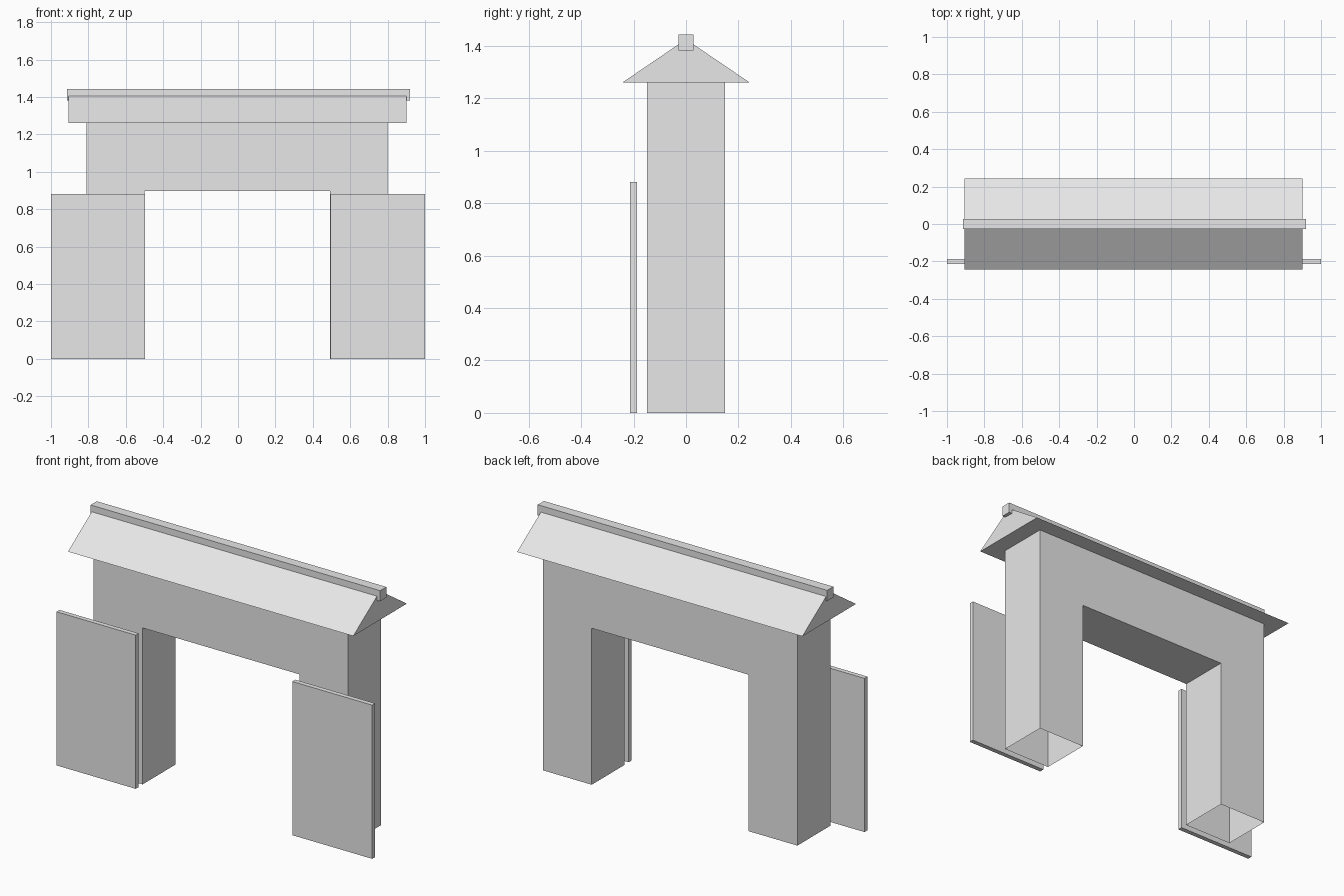
import bpy
import bmesh
from mathutils import Vector

old = bpy.data.objects.get("Cube")
if old:
    bpy.data.objects.remove(old, do_unlink=True)

# One plain grey for the whole gate
GREY = (0.8, 0.8, 0.8, 1.0)
grey = bpy.data.materials.new("plain_grey")
grey.use_nodes = True
grey.diffuse_color = GREY
grey.node_tree.nodes["Principled BSDF"].inputs["Base Color"].default_value = GREY


def extrude_profile(name, profile, offset, open_base=False):
    """Sweep a closed outline of 3D points along an offset."""
    bm = bmesh.new()
    face = bm.faces.new([bm.verts.new(p) for p in profile])
    result = bmesh.ops.extrude_face_region(bm, geom=[face], use_keep_orig=True)
    moved = [g for g in result["geom"] if isinstance(g, bmesh.types.BMVert)]
    bmesh.ops.translate(bm, verts=moved, vec=Vector(offset))
    bmesh.ops.recalc_face_normals(bm, faces=bm.faces)
    if open_base:
        base = [f for f in bm.faces if all(v.co.z < 0.001 for v in f.verts)]
        bmesh.ops.delete(bm, geom=base, context="FACES_ONLY")
    mesh = bpy.data.meshes.new(name)
    bm.to_mesh(mesh)
    bm.free()
    mesh.materials.append(grey)
    obj = bpy.data.objects.new(name, mesh)
    bpy.context.collection.objects.link(obj)
    return obj


def box(name, x0, x1, y0, y1, z0, z1):
    outline = [(x0, y0, z0), (x1, y0, z0), (x1, y0, z1), (x0, y0, z1)]
    return extrude_profile(name, outline, (0, y1 - y0, 0))


# Gateway wall: two hollow legs, open underneath, joined by a lintel
left, right, inner_left, inner_right = -0.81, 0.80, -0.50, 0.493
wall_top, lintel = 1.26, 0.896
arch = [(left, 0), (inner_left, 0), (inner_left, lintel), (inner_right, lintel),
        (inner_right, 0), (right, 0), (right, wall_top), (left, wall_top)]
extrude_profile("gate_wall", [(x, -0.149, z) for x, z in arch], (0, 0.298, 0), True)

# Gabled roof and its ridge beam
gable = [(-0.243, wall_top), (0.243, wall_top), (0, 1.425)]
extrude_profile("roof", [(-0.907, y, z) for y, z in gable], (1.807, 0, 0))
box("ridge_beam", -0.914, 0.92, -0.028, 0.028, 1.382, 1.443)

# Free-standing door panels in front of the legs
for name, x0, x1 in (("right_door", -1.0, -0.498), ("left_door", 0.494, 1.0)):
    box(name, x0, x1, -0.214, -0.187, 0, 0.88)
